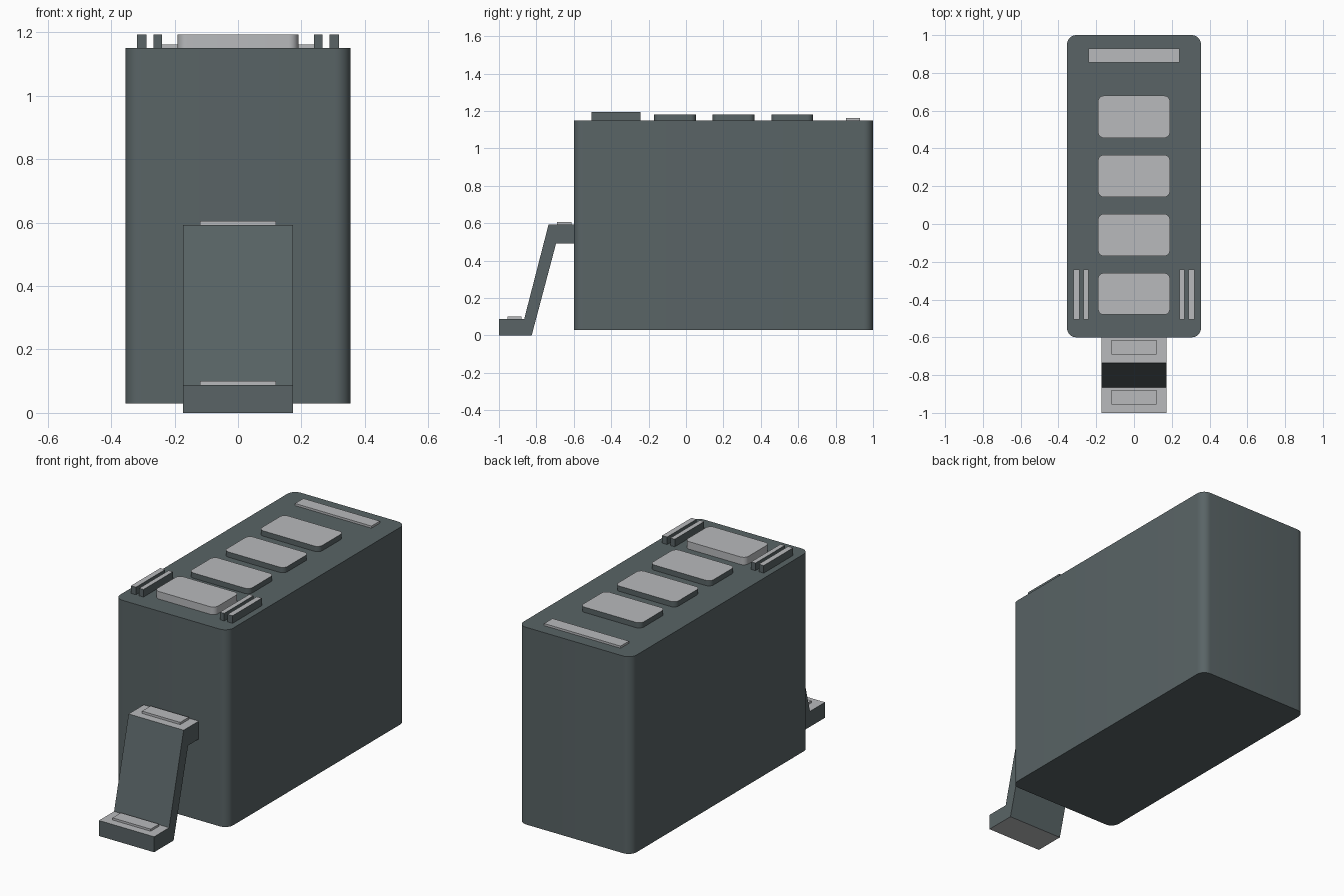
import bpy
import bmesh
import math

cube = bpy.data.objects.get("Cube")
if cube:
    bpy.data.objects.remove(cube, do_unlink=True)


def make_material(name, rgb):
    mat = bpy.data.materials.new(name)
    mat.use_nodes = True
    colour = (*rgb, 1.0)
    mat.diffuse_color = colour
    mat.node_tree.nodes["Principled BSDF"].inputs["Base Color"].default_value = colour
    return mat


DARK = make_material("dark slate", (0.10, 0.127, 0.132))
LIGHT = make_material("light grey", (0.48, 0.49, 0.505))


def finish(name, bm, side, cap):
    """Turn a bmesh into an object; level faces take the cap colour."""
    bmesh.ops.recalc_face_normals(bm, faces=bm.faces)
    bm.normal_update()
    for face in bm.faces:
        face.material_index = int(abs(face.normal.z) > 0.9)
    mesh = bpy.data.meshes.new(name)
    bm.to_mesh(mesh)
    bm.free()
    mesh.materials.append(side)
    mesh.materials.append(cap)
    obj = bpy.data.objects.new(name, mesh)
    bpy.context.collection.objects.link(obj)
    return obj


def block(name, x, y, z, side, cap, radius=0.0):
    """Box between the given limits, with optional rounded upright corners."""
    bm = bmesh.new()
    bmesh.ops.create_cube(bm, size=1)
    for v in bm.verts:
        for axis, (low, high) in enumerate((x, y, z)):
            v.co[axis] = high if v.co[axis] > 0 else low
    if radius:
        upright = [e for e in bm.edges
                   if abs(e.verts[0].co.z - e.verts[1].co.z) > 1e-4]
        bmesh.ops.bevel(bm, geom=upright, offset=radius, segments=8,
                        profile=0.5, affect='EDGES')
    obj = finish(name, bm, side, cap)
    if radius:
        bpy.ops.object.select_all(action='DESELECT')
        obj.select_set(True)
        bpy.context.view_layer.objects.active = obj
        bpy.ops.object.shade_smooth_by_angle(angle=math.radians(30))
    return obj


TOP = 1.15

# Main housing
block("housing", (-0.355, 0.355), (-0.6, 1.0), (0.03, TOP), DARK, DARK, 0.05)

# Row of pads on top; the front one is taller and wholly light
block("front_pad", (-0.19, 0.19), (-0.48, -0.26), (TOP, 1.193), LIGHT, LIGHT, 0.03)
for i in range(3):
    start = -0.17 + i * 0.313
    block(f"top_pad_{i + 1}", (-0.19, 0.19), (start, start + 0.223),
          (TOP, 1.18), DARK, LIGHT, 0.03)

# Rear strip
block("rear_strip", (-0.24, 0.24), (0.855, 0.93), (TOP, 1.162), LIGHT, LIGHT)

# Paired ribs beside the front pad
for side_name, sign in (("left", 1), ("right", -1)):
    for rib, inner, outer in (("inner", 0.24, 0.267), ("outer", 0.288, 0.319)):
        limits = sorted((sign * inner, sign * outer))
        block(f"{side_name}_{rib}_rib", limits, (-0.505, -0.242),
              (TOP, 1.193), DARK, LIGHT)

# Stepped front bracket, extruded from its side profile
profile = [(-1.0, 0.0), (-0.825, 0.0), (-0.695, 0.49), (-0.6, 0.49),
           (-0.6, 0.592), (-0.735, 0.592), (-0.865, 0.088), (-1.0, 0.088)]
bm = bmesh.new()
face = bm.faces.new([bm.verts.new((-0.173, y, z)) for y, z in profile])
extruded = bmesh.ops.extrude_face_region(bm, geom=[face])
bmesh.ops.translate(bm, vec=(0.346, 0, 0),
                    verts=[g for g in extruded["geom"]
                           if isinstance(g, bmesh.types.BMVert)])
finish("front_bracket", bm, DARK, LIGHT)

# Thin plates on the two bracket steps
block("lower_step_plate", (-0.12, 0.12), (-0.955, -0.88), (0.088, 0.1), LIGHT, LIGHT)
block("upper_step_plate", (-0.12, 0.12), (-0.69, -0.613), (0.592, 0.605), LIGHT, LIGHT)
